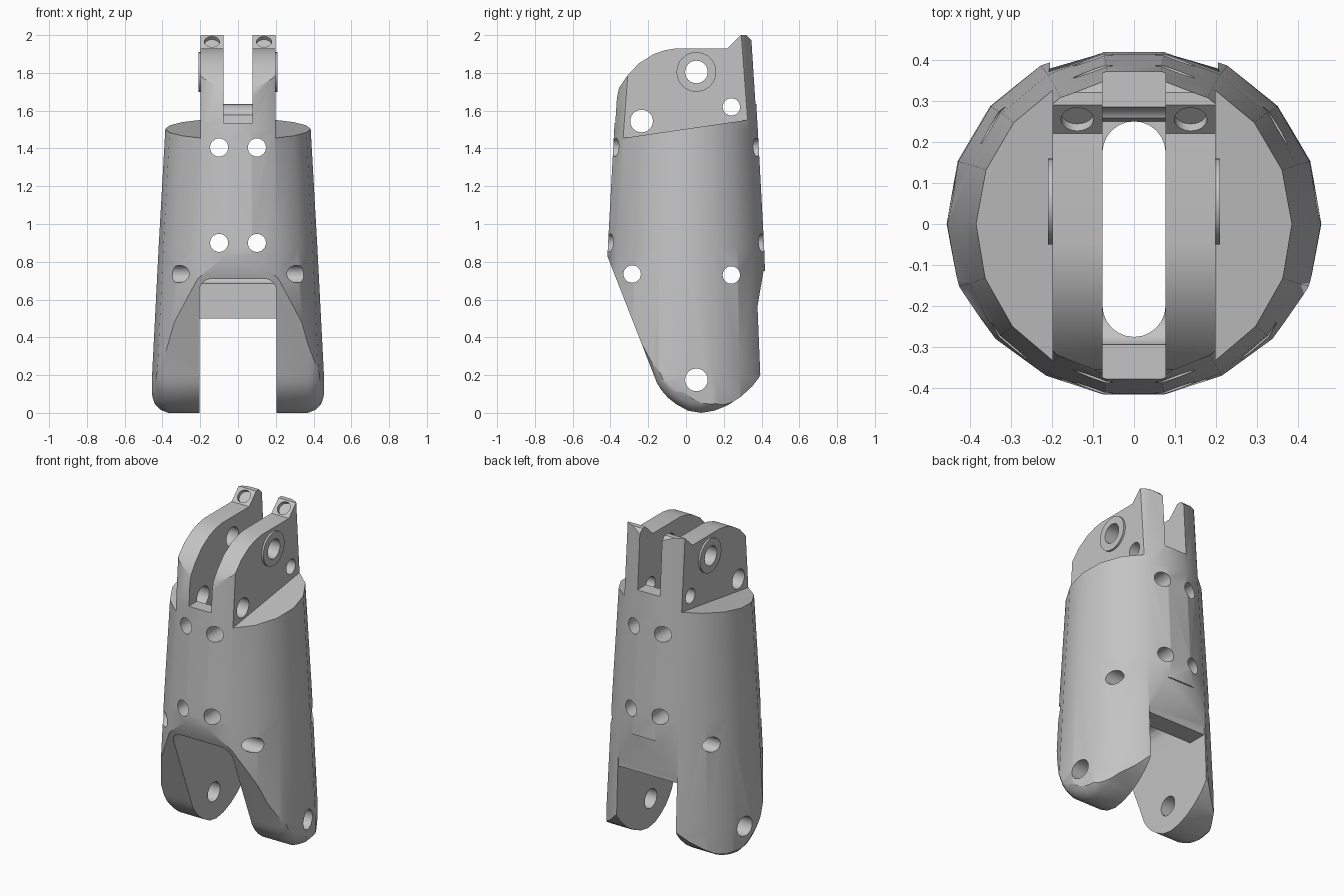
import bpy, bmesh
from math import sin, cos, pi
from mathutils import Vector

cube = bpy.data.objects.get("Cube")
if cube:
    bpy.data.objects.remove(cube, do_unlink=True)

grey = bpy.data.materials.new("plain grey")
grey.use_nodes = True
colour = (0.55, 0.55, 0.55, 1)
grey.diffuse_color = colour
grey.node_tree.nodes["Principled BSDF"].inputs["Base Color"].default_value = colour


def make(name, rings):
    """Closed solid skinned over equal-length rings of points."""
    bm = bmesh.new()
    loops = [[bm.verts.new(p) for p in ring] for ring in rings]
    count = len(loops[0])
    for low, high in zip(loops, loops[1:]):
        for i in range(count):
            j = (i + 1) % count
            bm.faces.new((low[i], low[j], high[j], high[i]))
    bm.faces.new(loops[0])
    bm.faces.new(loops[-1])
    bmesh.ops.recalc_face_normals(bm, faces=bm.faces)
    mesh = bpy.data.meshes.new(name)
    bm.to_mesh(mesh)
    bm.free()
    mesh.materials.append(grey)
    obj = bpy.data.objects.new(name, mesh)
    bpy.context.collection.objects.link(obj)
    return obj


def prism(name, profile, x0, x1):
    """Side profile (y, z) extruded along x."""
    return make(name, [[(x, y, z) for y, z in profile] for x in (x0, x1)])


def rod(name, start, end, radius, sides=24):
    start, end = Vector(start), Vector(end)
    turn = (end - start).to_track_quat('Z', 'Y')
    circle = [turn @ Vector((radius * cos(2 * pi * i / sides),
                             radius * sin(2 * pi * i / sides), 0)) for i in range(sides)]
    return make(name, [[p + c for c in circle] for p in (start, end)])


def combine(target, tool, operation='DIFFERENCE'):
    """Apply a boolean, then discard the helper solid."""
    tool.hide_render = True
    mod = target.modifiers.new("shape", 'BOOLEAN')
    mod.operation, mod.solver, mod.object = operation, 'EXACT', tool
    graph = bpy.context.evaluated_depsgraph_get()
    mesh = bpy.data.meshes.new_from_object(target.evaluated_get(graph))
    target.modifiers.clear()
    target.data = mesh
    bpy.data.objects.remove(tool, do_unlink=True)


# Tapered oval shell: height, half width, half depth
sections = [(-0.05, 0.458, 0.450), (0.20, 0.455, 0.445), (0.88, 0.420, 0.420),
            (1.50, 0.385, 0.386), (2.05, 0.358, 0.352)]
angles = [2 * pi * i / 18 for i in range(18)]
body = make("limb_body", [[(a * cos(t), b * sin(t), z) for t in angles]
                          for z, a, b in sections])

# Sloping front and rounded feet, with the outer rims of the feet eased inward
foot = [(-0.17, 0.2), (-0.155, 0.16), (-0.13, 0.12), (-0.095, 0.08), (-0.05, 0.045),
        (0.01, 0.012), (0.08, 0), (0.15, 0.012), (0.22, 0.04), (0.29, 0.085),
        (0.35, 0.14), (0.385, 0.185), (0.405, 0.23)]
upper = [(0.6, 0.5), (0.6, 2.2), (-0.6, 2.2), (-0.6, 1.3)]
envelope = []
for x, inset in ((-0.47, 0.1), (-0.452, 0.07), (-0.435, 0.04), (-0.41, 0.016), (-0.37, 0),
                 (0.37, 0), (0.41, 0.016), (0.435, 0.04), (0.452, 0.07), (0.47, 0.1)):
    ring = []
    for y, z in foot:
        inward = (Vector((0.1, 0.3)) - Vector((y, z))).normalized() * inset
        ring.append((x, y + inward.x, z + inward.y))
    envelope.append(ring + [(x, y, z) for y, z in upper])
combine(body, make("foot_envelope", envelope), 'INTERSECT')

# Sloping hollow above the rear opening
hollow = [(0.41, 0.75), (0.373, 0.53), (0.373, 0.45), (0.7, 0.45), (0.7, 0.75)]
combine(body, prism("rear_hollow_cutter", hollow, -0.205, 0.205))

# Sloping shoulders on both sides of the upper fork
for side in (-1, 1):
    shoulder = [(-0.6, 1.416), (0.6, 1.591), (0.6, 2.2), (-0.6, 2.2)]
    combine(body, prism("shoulder_cutter", shoulder, side * 0.198, side * 0.7))

# Rounded crown with a raised back lip
crown = [(-0.7, 1.55), (-0.375, 1.62), (-0.355, 1.72), (-0.315, 1.78), (-0.25, 1.85),
         (-0.17, 1.9), (-0.11, 1.92), (-0.05, 1.93), (0.22, 1.93), (0.29, 2.0),
         (0.32, 2.0), (0.35, 1.97), (0.7, 1.97), (0.7, 2.3), (-0.7, 2.3)]
combine(body, prism("crown_cutter", crown, -0.5, 0.5))

# Gap between the fork arms, stepped up at the back
gap = [(-0.7, 1.535), (0.25, 1.535), (0.26, 1.59), (0.285, 1.635), (0.7, 1.635),
       (0.7, 2.3), (-0.7, 2.3)]
combine(body, prism("fork_gap_cutter", gap, -0.077, 0.077))

# Lower gap between the legs, low at the back and taller with round corners in front
low_gap = [(-0.7, -0.1), (0.7, -0.1), (0.7, 0.5), (-0.7, 0.5)]
combine(body, prism("leg_gap_cutter", low_gap, -0.205, 0.205))
arch = [(-0.205, 0.4), (0.205, 0.4)]
for cx, first in ((0.14, 0), (-0.14, pi / 2)):
    arch += [(cx + 0.065 * cos(first + k * pi / 8), 0.645 + 0.065 * sin(first + k * pi / 8))
             for k in range(5)]
combine(body, make("arch_cutter", [[(x, y, z) for x, z in arch] for y in (-0.7, 0.25)]))

# Long vertical channel with round ends
slot = []
for cy, first in ((0.173, 0), (-0.198, pi)):
    slot += [(0.077 * cos(first + k * pi / 12), cy + 0.077 * sin(first + k * pi / 12))
             for k in range(13)]
combine(body, make("channel_cutter", [[(x, y, z) for x, y in slot] for z in (0.45, 1.6)]))

# Thin raised collars around the top pivot
for side in (-1, 1):
    collar = rod("collar", (side * 0.15, 0.055, 1.805), (side * 0.21, 0.055, 1.805), 0.105, 32)
    combine(body, collar, 'UNION')

# Holes running side to side
for y, z, r in ((0.055, 1.805, 0.06), (-0.235, 1.545, 0.06), (0.24, 1.62, 0.046),
                (-0.285, 0.735, 0.046), (0.24, 0.73, 0.046), (0.055, 0.175, 0.06)):
    combine(body, rod("cross_hole_cutter", (-0.7, y, z), (0.7, y, z), r))

# Holes running front to back, and shallow sockets in the sloping lip
for x in (-0.1, 0.1):
    for z in (0.9, 1.405):
        combine(body, rod("front_hole_cutter", (x, -0.7, z), (x, 0.7, z), 0.048))
    combine(body, rod("lip_socket_cutter", (x * 1.38, 0.272, 1.948),
                      (x * 1.38, 0.205, 2.015), 0.04))

# Smooth walls with sharp cut edges
bpy.ops.object.select_all(action='DESELECT')
body.select_set(True)
bpy.context.view_layer.objects.active = body
bpy.ops.object.shade_smooth_by_angle(angle=pi / 6)
